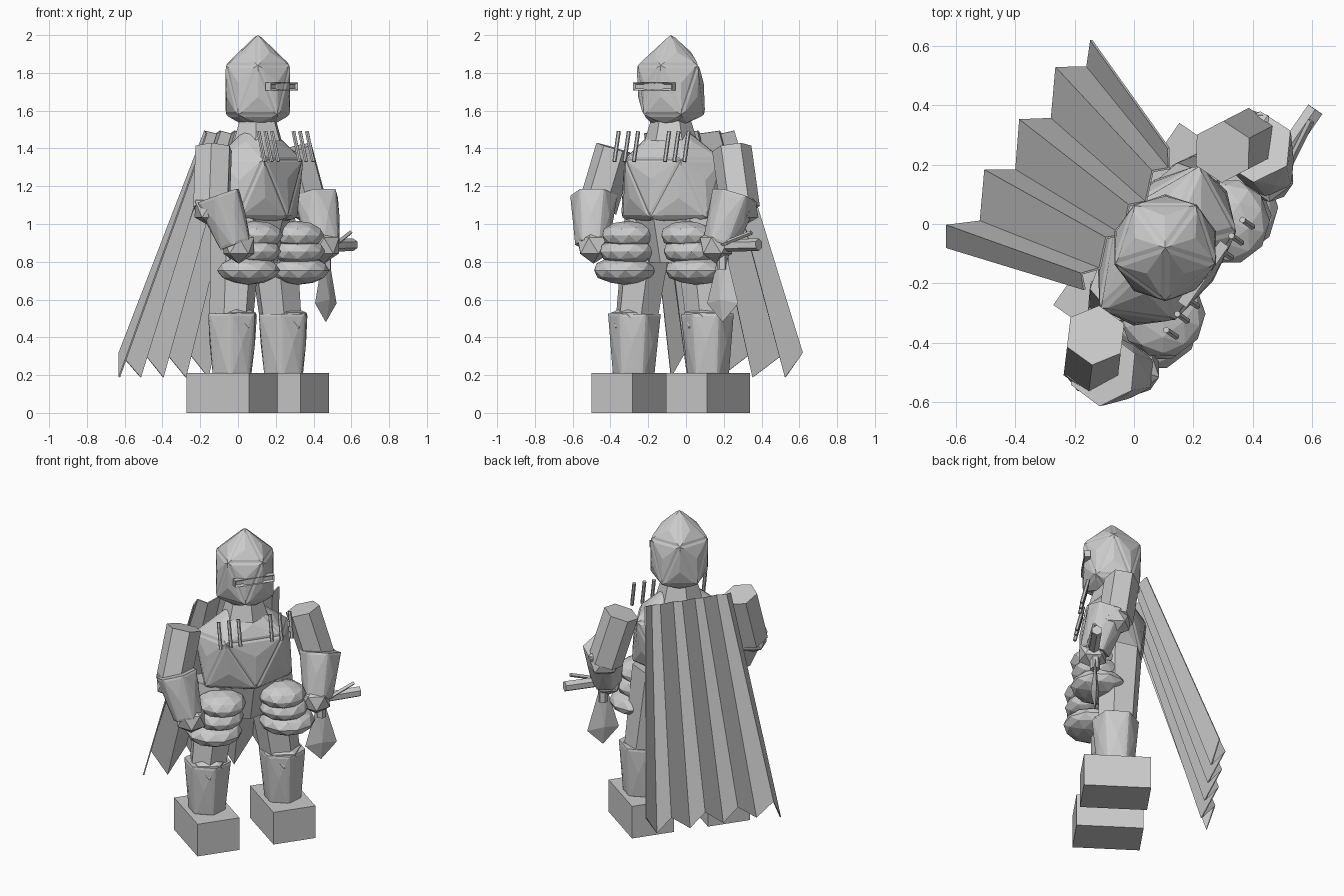
import bpy, bmesh, math
from mathutils import Matrix, Vector

if "Cube" in bpy.data.objects:
    bpy.data.objects.remove(bpy.data.objects["Cube"])

# The figure is built facing -y, then turned and shifted into place
PLACE = Matrix.Translation((0.105, -0.08, 0)) @ Matrix.Rotation(math.radians(55.3), 4, 'Z')


def finish(name, bm):
    bmesh.ops.recalc_face_normals(bm, faces=bm.faces[:])
    bm.transform(PLACE)
    me = bpy.data.meshes.new(name)
    bm.to_mesh(me)
    bm.free()
    ob = bpy.data.objects.new(name, me)
    bpy.context.collection.objects.link(ob)
    return ob


def panel(bm, faces, width=0.025, depth=0.008, peak=0.012):
    """Raised plates with a border band and a slightly peaked middle."""
    bmesh.ops.recalc_face_normals(bm, faces=bm.faces[:])
    bmesh.ops.inset_individual(bm, faces=faces, thickness=width, depth=depth)
    bmesh.ops.poke(bm, faces=faces, offset=peak)


def rod(name, p0, p1, r0, r1, sides=6, plates=False, turn=0.0):
    p0, p1 = Vector(p0), Vector(p1)
    d = p1 - p0
    m = (Matrix.Translation((p0 + p1) / 2) @ d.to_track_quat('Z', 'Y').to_matrix().to_4x4()
         @ Matrix.Rotation(turn, 4, 'Z'))
    bm = bmesh.new()
    bmesh.ops.create_cone(bm, cap_ends=True, segments=sides, radius1=r0, radius2=r1,
                          depth=d.length, matrix=m)
    if plates:
        panel(bm, [f for f in bm.faces if len(f.verts) == 4], 0.02, 0.004, 0.008)
    return finish(name, bm)


def box(name, c, size):
    bm = bmesh.new()
    bmesh.ops.create_cube(bm, size=1, matrix=Matrix.Translation(c) @ Matrix.Diagonal((*size, 1)))
    return finish(name, bm)


def ball(name, c, size, sub=1):
    bm = bmesh.new()
    bmesh.ops.create_icosphere(bm, subdivisions=sub, radius=1,
                               matrix=Matrix.Translation(c) @ Matrix.Diagonal((*size, 1)))
    return finish(name, bm)


def plated_shell(name, top, upper, lower, bottom, start):
    """Twenty-sided shell; rings are (z, x radius, y radius)."""
    bm = bmesh.new()
    def ring(r, off):
        return [bm.verts.new((r[1] * math.cos(start + off + i * math.tau / 5),
                              r[2] * math.sin(start + off + i * math.tau / 5), r[0]))
                for i in range(5)]
    a, b = ring(upper, 0), ring(lower, math.pi / 5)
    t, u = bm.verts.new((0, 0, top)), bm.verts.new((0, 0, bottom))
    for i in range(5):
        j = (i + 1) % 5
        for tri in ((t, a[i], a[j]), (a[i], b[i], a[j]), (a[j], b[i], b[j]), (u, b[j], b[i])):
            bm.faces.new(tri)
    panel(bm, bm.faces[:])
    return finish(name, bm)


# Helmet, torso and neck
plated_shell("helmet", 2.0, (1.84, 0.175, 0.175), (1.58, 0.175, 0.175), 1.50,
             math.radians(214.7))
plated_shell("breastplate", 1.56, (1.34, 0.305, 0.20), (1.035, 0.285, 0.19), 1.0,
             math.radians(234))
rod("neck", (0, 0, 1.44), (0, 0, 1.57), 0.14, 0.10)

# Visor frame with a sunk slit
bm = bmesh.new()
bmesh.ops.create_cube(bm, size=1, matrix=Matrix.Translation((0, -0.155, 1.728))
                      @ Matrix.Diagonal((0.25, 0.035, 0.042, 1)))
front = [f for f in bm.faces if f.normal.y < -0.9]
bmesh.ops.inset_individual(bm, faces=front, thickness=0.013, depth=-0.012)
finish("visor", bm)

# Pelvis
bm = bmesh.new()
bmesh.ops.create_cone(bm, cap_ends=True, segments=6, radius1=0.13, radius2=0.22, depth=0.25,
                      matrix=Matrix.Translation((0, 0, 0.92)) @ Matrix.Diagonal((1.1, 0.75, 1, 1)))
finish("pelvis", bm)

for s, side in ((-1, "right"), (1, "left")):
    # Legs and feet
    box(side + "_foot", (s * 0.24, 0, 0.105), (0.265, 0.40, 0.21))
    rod(side + "_thigh", (s * 0.235, 0.01, 0.45), (s * 0.16, 0.03, 1.02), 0.115, 0.14)
    rod(side + "_greave", (s * 0.24, 0, 0.2), (s * 0.235, 0, 0.525), 0.11, 0.14,
        plates=True, turn=math.pi / 6)
    ball(side + "_knee", (s * 0.235, -0.02, 0.49), (0.125, 0.125, 0.09))
    # Hip plates stacked in three
    for i, (x, y, z, r) in enumerate(((0.19, -0.12, 0.94, 0.145), (0.205, -0.11, 0.855, 0.15),
                                      (0.23, -0.10, 0.755, 0.167))):
        ball(f"{side}_hip_plate_{i + 1}", (s * x, y, z), (r, r, 0.077), 2)
    # Arms
    rod(side + "_upper_arm", (s * 0.46, -0.02, 1.08), (s * 0.375, 0.025, 1.40), 0.105, 0.105)
    rod(side + "_gauntlet", (s * 0.41, -0.14, 0.89), (s * 0.455, -0.06, 1.15), 0.09, 0.125,
        plates=True, turn=math.pi / 6)
    ball(side + "_elbow", (s * 0.465, -0.03, 1.08), (0.11, 0.11, 0.1))
    ball(side + "_fist", (s * 0.395, -0.15, 0.885), (0.095, 0.095, 0.095))
    # Chest slats
    for i, x in enumerate((0.10, 0.16, 0.225)):
        rod(f"{side}_chest_slat_{i + 1}", (s * x, -0.20, 1.33), (s * x, -0.16, 1.49), 0.011, 0.011)

# Dagger held in the left hand
rod("dagger_guard", (0.36, -0.15, 0.885), (0.67, -0.15, 0.89), 0.033, 0.033)
rod("dagger_guard_spike", (0.42, -0.19, 0.88), (0.63, -0.16, 0.955), 0.012, 0.012, 4)
rod("dagger_grip", (0.43, -0.14, 0.76), (0.43, -0.14, 0.96), 0.03, 0.03)
bm = bmesh.new()
outline = [(0.40, 0.82), (0.46, 0.82), (0.53, 0.58), (0.43, 0.48), (0.33, 0.58)]
rim = [bm.verts.new((x, -0.14, z)) for x, z in outline]
for y in (-0.165, -0.115):
    ridge = bm.verts.new((0.43, y, 0.60))
    for i in range(5):
        bm.faces.new((rim[i], rim[(i + 1) % 5], ridge))
finish("dagger_blade", bm)

# Pleated cape: valleys hang lower, ridges stand out behind
bm = bmesh.new()
hem = [-0.42, -0.356, -0.28, -0.13, -0.07, 0.076, 0.14, 0.29, 0.35, 0.43]
rows = []
for i, x in enumerate(hem):
    out = i % 2
    top = bm.verts.new((x * 0.65, 0.145 + 0.04 * out, 1.48 + 0.015 * out))
    low = bm.verts.new((x, (0.605 if i == 0 else 0.565) + (0.085 if i < 9 else 0.04) * out,
                        0.19 + 0.13 * out))
    rows.append((top, low))
for (a, b), (c, d) in zip(rows, rows[1:]):
    bm.faces.new((a, b, d, c))
cape = finish("cape", bm)
mod = cape.modifiers.new("thickness", 'SOLIDIFY')
mod.thickness = 0.008
